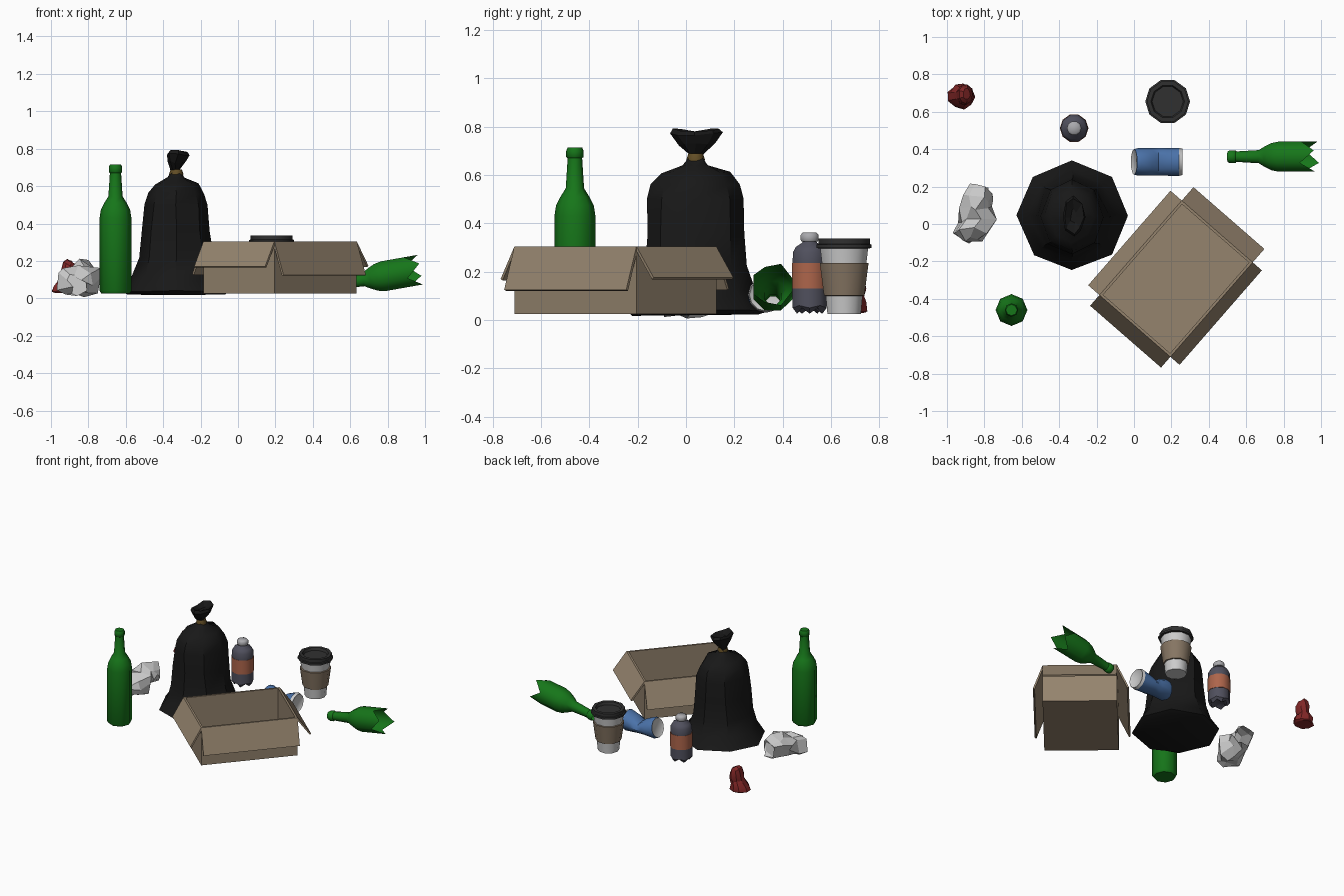
import bpy, bmesh, math, random
from mathutils import Vector, Matrix

if "Cube" in bpy.data.objects:
    bpy.data.objects.remove(bpy.data.objects["Cube"])

random.seed(4)


def mat(name, *rgb):
    m = bpy.data.materials.new(name)
    m.diffuse_color = (*rgb, 1)
    m.use_nodes = True
    m.node_tree.nodes["Principled BSDF"].inputs["Base Color"].default_value = m.diffuse_color
    return m


GREEN = mat("green_glass", .008, .18, .01)
BLACK = mat("bag_black", .009, .009, .009)
CARD = mat("cardboard", .3, .23, .155)
BLUE = mat("can_blue", .07, .17, .4)
RED = mat("can_red", .22, .02, .02)
ORANGE = mat("label_orange", .42, .13, .07)
SMOKE = mat("smoky_plastic", .08, .08, .11)
LID = mat("lid_dark", .03, .03, .03)
SLEEVE = mat("sleeve_brown", .24, .18, .125)
TIE = mat("tie_brown", .13, .08, .02)
PALE = mat("pale", .65, .65, .65)
METAL = mat("pale_grey", .4, .4, .42)


def finish(name, bm, material, angle):
    bmesh.ops.recalc_face_normals(bm, faces=bm.faces)
    me = bpy.data.meshes.new(name)
    bm.to_mesh(me)
    bm.free()
    ob = bpy.data.objects.new(name, me)
    bpy.context.collection.objects.link(ob)
    me.materials.append(material)
    if angle:
        bpy.ops.object.select_all(action='DESELECT')
        ob.select_set(True)
        bpy.context.view_layer.objects.active = ob
        bpy.ops.object.shade_smooth_by_angle(angle=math.radians(angle))
    return ob


def loft(name, rings, material, n=8, loc=(0, 0, 0), rot=None, caps=(1, 1),
         jitter=0, angle=50, phase=0):
    """Rings: (x, y, z, rx, ry[, tilt, zigzag]) stacked along local z."""
    bm = bmesh.new()
    M = Matrix.Translation(loc) @ (rot or Matrix())
    loops = []
    for r in rings:
        x, y, z, rx, ry, tilt, zig = (tuple(r) + (0, 0))[:7]
        loop = []
        for i in range(n):
            a = 2 * math.pi * (i + phase) / n
            p = Vector((rx * math.cos(a), ry * math.sin(a), zig * (i % 2)))
            p = Matrix.Rotation(tilt, 3, 'Y') @ p + Vector((x, y, z))
            p += Vector([random.uniform(-jitter, jitter) for _ in range(3)])
            p = M @ p
            p.z = max(p.z, .002)
            loop.append(bm.verts.new(p))
        loops.append(loop)
    for a, b in zip(loops, loops[1:]):
        for i in range(n):
            j = (i + 1) % n
            bm.faces.new((a[i], a[j], b[j], b[i]))
    if caps[0]:
        bm.faces.new(loops[0][::-1])
    if caps[1]:
        bm.faces.new(loops[-1])
    return finish(name, bm, material, angle)


def lathe(name, profile, material, **kw):
    return loft(name, [(0, 0, z, r, r) for r, z in profile], material, **kw)


# Whole glass bottle
lathe("bottle", [(.075, .025), (.085, .04), (.085, .43), (.078, .475), (.06, .51), (.038, .545),
                 (.03, .67), (.036, .675), (.036, .70), (.03, .715)],
      GREEN, loc=(-.655, -.46, 0))

# Broken bottle lying down, jagged end open
neck = [(.03, 0), (.036, .01), (.036, .04), (.03, .045), (.038, .17), (.06, .205),
        (.078, .24), (.087, .28)]
loft("broken_bottle", [(0, 0, z, r, r) for r, z in neck] + [(0, 0, .405, .087, .087, 0, .075)],
     GREEN, loc=(.502, .36, .07), rot=Matrix.Rotation(math.radians(80), 4, 'Y'),
     caps=(0, 0), phase=.5)

# Tied rubbish bag
bag = (-.33, .04, 0)
loft("bag", [(0, 0, .022, .26, .26), (0, .005, .04, .295, .295), (0, .005, .12, .235, .24),
             (0, 0, .22, .2, .21), (0, 0, .36, .183, .203), (0, 0, .5, .168, .203),
             (0, 0, .56, .15, .185), (0, 0, .61, .115, .14), (0, 0, .645, .05, .05),
             (0, 0, .68, .025, .03)], BLACK, loc=bag, jitter=.005, angle=40)
lathe("bag_tie", [(.035, .65), (.038, .665), (.03, .69)], TIE, loc=bag)
loft("bag_top", [(-.01, 0, .68, .022, .03), (0, 0, .73, .045, .075), (.005, 0, .77, .062, .11),
                 (.01, 0, .788, .05, .09), (.01, 0, .765, .02, .04)],
     BLACK, loc=bag, jitter=.008, angle=0)

# Open cardboard box, long side along its local x
L, W, Z0, Z1, T = .335, .2515, .025, .305, .014
BOX = Matrix.Translation((.225, -.2925, 0)) @ Matrix.Rotation(math.atan2(.505, .44), 4, 'Z')


def board(name, lo, hi):
    bm = bmesh.new()
    bmesh.ops.create_cube(bm, size=1)
    for v in bm.verts:
        v.co = BOX @ Vector([(h + l) / 2 + c * (h - l) for l, h, c in zip(lo, hi, v.co)])
    finish(name, bm, CARD, 0)


board("box_floor", (-L, -W, Z0), (L, W, Z0 + T))
for s in (-1, 1):
    y = sorted((s * W, s * (W - T)))
    x = sorted((s * L, s * (L - T)))
    board("box_long_wall", (-L, y[0], Z0), (L, y[1], Z1))
    board("box_end_wall", (x[0], -W, Z0), (x[1], W, Z1))


def flap(name, a, b, out, drop):
    bm = bmesh.new()
    a, b = Vector((*a, Z1)), Vector((*b, Z1))
    d = Vector((*out, -drop))
    thick = (b - a).cross(d).normalized() * .012
    if thick.z > 0:
        thick = -thick
    q = [a, b, b + d, a + d]
    vs = [bm.verts.new(BOX @ (p + k)) for k in (Vector(), thick) for p in q]
    bm.faces.new(vs[:4])
    bm.faces.new(vs[4:])
    for i in range(4):
        j = (i + 1) % 4
        bm.faces.new((vs[i], vs[j], vs[4 + j], vs[4 + i]))
    finish(name, bm, CARD, 0)


flap("box_front_flap", (-L, -W), (L, -W), (0, -.065), .18)
flap("box_back_flap", (-L, W), (L, W), (0, .08), .175)
flap("box_left_flap", (-L, -W), (-L, W), (-.076, 0), .135)
flap("box_right_flap", (L, -W), (L, W), (.095, 0), .13)

# Takeaway coffee cup
cup = (.18, .655, 0)
lathe("cup", [(.073, .025), (.08, .10), (.106, .31)], PALE, n=10, loc=cup)
lathe("cup_sleeve", [(.08, .10), (.088, .102), (.106, .235), (.098, .237)], SLEEVE, n=10, loc=cup)
lathe("cup_lid", [(.105, .296), (.12, .298), (.12, .312), (.112, .315), (.112, .337),
                  (.09, .337), (.083, .318)], LID, n=10, loc=cup, angle=40)

# Small plastic bottle with footed base
pop = (-.32, .512, 0)
loft("plastic_bottle", [(0, 0, .05, .03, .03), (0, 0, .026, .055, .055, 0, .025),
                        (0, 0, .05, .074, .074, 0, .01), (0, 0, .13, .074, .074),
                        (0, 0, .24, .074, .074), (0, 0, .28, .073, .073), (0, 0, .303, .06, .06),
                        (0, 0, .32, .032, .032), (0, 0, .335, .025, .025)], SMOKE, n=10, loc=pop)
lathe("plastic_bottle_label", [(.0765, .13), (.0765, .235)], ORANGE, n=10, loc=pop)
lathe("plastic_bottle_cap", [(.035, .325), (.039, .332), (.039, .352), (.03, .362)],
      METAL, n=10, loc=pop)

# Dented blue can on its side (local z runs along x, local x points down)
side = dict(loc=(0, .332, .105), rot=Matrix.Rotation(math.radians(90), 4, 'Y'))
loft("blue_can", [(-.005, 0, .0, .068, .068, .25), (0, 0, .02, .075, .073, .25),
                  (.01, 0, .09, .055, .074, .15), (.022, 0, .13, .04, .074),
                  (.01, 0, .18, .06, .074, -.1), (0, 0, .24, .075, .075)],
     BLUE, n=12, caps=(0, 0), angle=40, **side)
loft("blue_can_end_left", [(-.005, 0, .0, .068, .068, .25), (-.005, 0, .006, .06, .06, .25)],
     PALE, n=12, caps=(0, 1), **side)
loft("blue_can_end_right", [(0, 0, .24, .075, .075), (0, 0, .26, .068, .07),
                            (0, 0, .252, .06, .062)], PALE, n=12, caps=(0, 1), **side)

# Crushed red can leaning towards the middle
loft("red_can", [(0, 0, .028, .06, .06), (0, 0, .038, .074, .07), (0, 0, .07, .066, .066, -.1),
                 (.012, .005, .1, .045, .052, .3), (.018, .01, .135, .05, .055, .4),
                 (.022, .01, .175, .042, .05, .5), (.025, .01, .2, .022, .03, .5)],
     RED, n=9, loc=(-.922, .683, 0), jitter=.005, angle=30)

# Crumpled paper, local z runs along +y
loft("crumpled_paper", [(-.02, .03, -.14, .045, .05), (-.03, .01, -.09, .085, .075),
                        (0, .01, -.04, .11, .085), (0, -.01, .03, .085, .085),
                        (.01, -.02, .09, .085, .07), (.03, -.01, .15, .06, .065, .3)],
     PALE, n=9, loc=(-.84, .05, .1), rot=Matrix.Rotation(math.radians(-90), 4, 'X'),
     caps=(1, 0), jitter=.023, angle=0)
